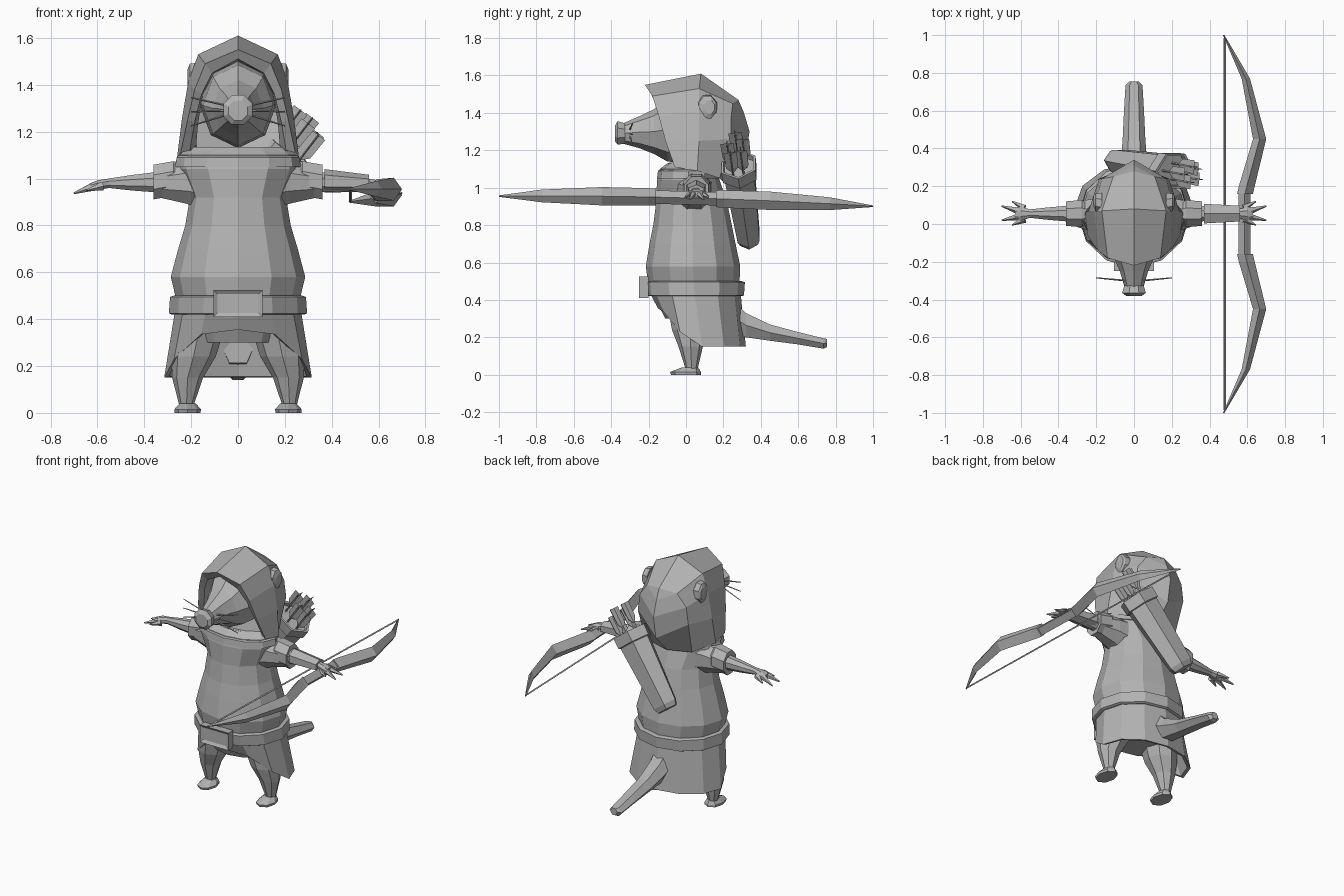
import bpy, bmesh, math
from mathutils import Vector as V

GREY = bpy.data.materials.new("plain grey")
GREY.diffuse_color = (0.45, 0.45, 0.45, 1)


def finish(name, bm, mirror=False):
    bmesh.ops.remove_doubles(bm, verts=bm.verts, dist=0.0005)
    bmesh.ops.recalc_face_normals(bm, faces=bm.faces)
    me = bpy.data.meshes.new(name)
    bm.to_mesh(me)
    bm.free()
    me.materials.append(GREY)
    ob = bpy.data.objects.new(name, me)
    bpy.context.collection.objects.link(ob)
    if mirror:
        ob.modifiers.new("Mirror", 'MIRROR')
    return ob


def ring(c, u, v, n, turn=0.0):
    """n points around c, spanned by the half-axes u and v"""
    c, u, v = V(c), V(u), V(v)
    return [c + u * math.cos(a) + v * math.sin(a)
            for a in (math.tau * (i + turn) / n for i in range(n))]


def loft(name, rings, mirror=False, cap=True, closed=True):
    bm = bmesh.new()
    rows = [[bm.verts.new(p) for p in r] for r in rings]
    n = len(rows[0])
    for a, b in zip(rows, rows[1:]):
        for i in range(n if closed else n - 1):
            j = (i + 1) % n
            bm.faces.new((a[i], a[j], b[j], b[i]))
    if cap:
        bm.faces.new(rows[0][::-1])
        bm.faces.new(rows[-1])
    return finish(name, bm, mirror)


def z_ring(z, rx, y0, y1, n=12, x=0):
    """horizontal ring starting at the front"""
    return ring((x, (y0 + y1) / 2, z), (0, (y0 - y1) / 2, 0), (rx, 0, 0), n)


def x_ring(x, y, z, hy, hz, n=8, turn=0.5):
    return ring((x, y, z), (0, hy, 0), (0, 0, hz), n, turn)


def y_ring(y, z, hx, hz, n=8, x=0, turn=0.0):
    return ring((x, y, z), (hx, 0, 0), (0, 0, hz), n, turn)


def rod(name, a, b, r0, r1, mirror=False, n=4):
    a, b = V(a), V(b)
    d = (b - a).normalized()
    s = d.cross(V((0, 0, 1))).normalized()
    t = d.cross(s)
    return loft(name, [ring(a, s * r0, t * r0, n), ring(b, s * r1, t * r1, n)], mirror)


# tunic torso
loft("tunic", [z_ring(*p) for p in [
    (0.3, 0.2, -0.11, 0.22), (0.47, 0.26, -0.2, 0.285), (0.58, 0.287, -0.215, 0.29),
    (0.7, 0.255, -0.195, 0.265), (0.8, 0.225, -0.175, 0.245), (0.92, 0.205, -0.16, 0.22),
    (1.04, 0.255, -0.155, 0.18), (1.1, 0.25, -0.14, 0.16), (1.13, 0.19, -0.1, 0.14)]])

# skirt with a hem that rises at the front
hem = z_ring(0, 0.315, -0.15, 0.32)
inner = z_ring(0, 0.295, -0.13, 0.3)
heights = [0.355, 0.335, 0.23, 0.15, 0.15, 0.15, 0.15]
for i in range(12):
    h = heights[min(i, 12 - i)]
    hem[i].z, inner[i].z = h, h + 0.005
loft("skirt", [z_ring(0.46, 0.265, -0.205, 0.29), hem, inner,
               z_ring(0.42, 0.23, -0.15, 0.25)], cap=False)

# belt and framed buckle
loft("belt", [z_ring(0.42, 0.285, -0.21, 0.3), z_ring(0.425, 0.295, -0.22, 0.31),
              z_ring(0.495, 0.29, -0.23, 0.315), z_ring(0.5, 0.275, -0.22, 0.3)])
bm = bmesh.new()
bmesh.ops.create_cube(bm, size=1)
for v in bm.verts:
    v.co = V((v.co.x * 0.21, v.co.y * 0.05 - 0.225, v.co.z * 0.115 + 0.467))
bm.normal_update()
front = [f for f in bm.faces if f.normal.y < -0.9]
bmesh.ops.inset_region(bm, faces=front, thickness=0.025)
bmesh.ops.translate(bm, verts=front[0].verts, vec=(0, 0.012, 0))
finish("buckle", bm)

# legs and feet
loft("leg", [z_ring(z, rx, y - ry, y + ry, 8, x) for x, y, z, rx, ry in [
    (0.16, 0.03, 0.38, 0.11, 0.13), (0.19, 0.025, 0.24, 0.095, 0.1),
    (0.215, 0.025, 0.15, 0.066, 0.065), (0.22, 0.03, 0.03, 0.03, 0.032)]], True)
loft("foot", [z_ring(z, rx, y0, y1, 8, 0.215) for z, rx, y0, y1 in [
    (0, 0.055, -0.08, 0.08), (0.015, 0.057, -0.085, 0.08), (0.04, 0.035, -0.02, 0.065)]], True)

# tail
loft("tail", [y_ring(y, z, hx, hz, 6) for y, z, hx, hz in [
    (0.265, 0.3, 0.075, 0.1), (0.32, 0.265, 0.07, 0.075), (0.45, 0.225, 0.06, 0.05),
    (0.6, 0.195, 0.053, 0.038), (0.735, 0.167, 0.045, 0.032), (0.755, 0.17, 0.025, 0.025)]])

# collar
loft("collar", [z_ring(*p) for p in [
    (1.05, 0.268, -0.155, 0.18), (1.09, 0.262, -0.15, 0.18),
    (1.1, 0.25, -0.135, 0.17), (1.135, 0.21, -0.09, 0.14)]])

# hood: columns from inside the opening, round the rim, to the centre back
loft("hood", [
    [(0, 0, 1.5), (0.1, 0, 1.45), (0.15, 0, 1.36), (0.17, 0, 1.24), (0.18, 0, 1.12)],
    [(0, -0.19, 1.51), (0.11, -0.165, 1.45), (0.155, -0.13, 1.36), (0.185, -0.09, 1.24), (0.205, -0.04, 1.12)],
    [(0, -0.22, 1.55), (0.14, -0.18, 1.49), (0.185, -0.145, 1.38), (0.215, -0.11, 1.25), (0.245, -0.06, 1.11)],
    [(0, 0.08, 1.61), (0.17, 0.07, 1.53), (0.213, 0.07, 1.41), (0.24, 0.07, 1.25), (0.26, 0.06, 1.09)],
    [(0, 0.28, 1.47), (0.11, 0.25, 1.45), (0.17, 0.24, 1.37), (0.185, 0.24, 1.26), (0.17, 0.18, 1.05)],
    [(0, 0.28, 1.47), (0, 0.31, 1.4), (0, 0.34, 1.3), (0, 0.315, 1.15), (0, 0.2, 1.03)],
], True, cap=False, closed=False)
loft("ear", [x_ring(0.17, 0.11, 1.43, 0.06, 0.07), x_ring(0.205, 0.115, 1.43, 0.05, 0.065),
             x_ring(0.215, 0.125, 1.43, 0.03, 0.04)], True)

# head, nose and whiskers
loft("head", [y_ring(*p) for p in [
    (-0.335, 1.29, 0.05, 0.055), (-0.25, 1.297, 0.075, 0.085), (-0.17, 1.3, 0.11, 0.12),
    (-0.1, 1.312, 0.15, 0.172), (0.04, 1.32, 0.165, 0.19), (0.2, 1.3, 0.12, 0.14)]])
loft("nose", [y_ring(*p, turn=0.5) for p in [
    (-0.38, 1.29, 0.045, 0.045), (-0.365, 1.293, 0.068, 0.068), (-0.325, 1.29, 0.055, 0.058)]])
for z0, z1 in [(1.31, 1.345), (1.29, 1.285), (1.275, 1.225)]:
    rod("whisker", (0.04, -0.3, z0), (0.2, -0.285, z1), 0.005, 0.003, True)

# arms: shoulder, cuff, forearm, palm and fingers
loft("sleeve", [x_ring(*p) for p in [
    (0.12, 0.03, 0.98, 0.12, 0.13), (0.22, 0.045, 0.985, 0.095, 0.1),
    (0.34, 0.055, 0.98, 0.062, 0.065)]], True)
loft("cuff", [x_ring(*p) for p in [
    (0.26, 0.055, 1.0, 0.065, 0.075), (0.275, 0.055, 1.0, 0.078, 0.08),
    (0.36, 0.055, 0.985, 0.07, 0.08), (0.355, 0.055, 0.985, 0.05, 0.055)]], True)
loft("forearm", [x_ring(*p) for p in [
    (0.32, 0.055, 0.985, 0.048, 0.05), (0.45, 0.055, 0.982, 0.036, 0.036),
    (0.55, 0.055, 0.98, 0.024, 0.022), (0.6, 0.055, 0.972, 0.04, 0.022),
    (0.63, 0.055, 0.965, 0.035, 0.016)]], True)
for x0, y0, x1, y1, z1 in [(0.58, 0.025, 0.645, -0.005, 0.95), (0.61, 0.04, 0.7, 0.02, 0.937),
                           (0.61, 0.07, 0.7, 0.095, 0.937), (0.58, 0.085, 0.645, 0.12, 0.95)]:
    rod("finger", (x0, y0, 0.968), (x1, y1, z1), 0.02, 0.004, True, 5)
loft("bracer", [x_ring(0.37, 0.055, 0.99, 0.06, 0.05, 6), x_ring(0.56, 0.055, 0.98, 0.048, 0.036, 6)])

# bow: two limbs, grip and string, slightly tipped down towards the back
def bow_z(y):
    return 0.946 - 0.027 * y - 0.018 * y * y


def bow_ring(y, x, hx, hz):
    return y_ring(y, bow_z(y), hx, hz, 4, x)


for s in (-1, 1):
    loft("bow_limb", [bow_ring(s * y, x, hx, hz) for y, x, hx, hz in [
        (0.16, 0.588, 0.042, 0.045), (0.2, 0.597, 0.042, 0.047), (0.45, 0.665, 0.035, 0.049),
        (0.77, 0.592, 0.022, 0.034), (1.0, 0.475, 0.004, 0.004)]])
loft("bow_grip", [bow_ring(y, 0.585, 0.033, 0.036) for y in (-0.18, 0.18)])
rod("bow_string", (0.48, -0.985, bow_z(-0.985)), (0.48, 0.985, bow_z(0.985)), 0.006, 0.006)

# quiver slung across the back, six-sided
top, low = V((0.215, 0.28, 1.125)), V((-0.1, 0.338, 0.715))
d = (top - low).normalized()
side = V((0, 1, 0)).cross(d).normalized()
deep = d.cross(side)


def q_ring(t, w, h):
    return ring(low.lerp(top, t), side * w, deep * h, 6)


loft("quiver", [q_ring(0, 0.075, 0.055), q_ring(0.06, 0.092, 0.068), q_ring(0.95, 0.116, 0.095)])
loft("quiver_rim", [q_ring(0.86, 0.116, 0.094), q_ring(0.87, 0.126, 0.104),
                    q_ring(1, 0.128, 0.106), q_ring(1, 0.112, 0.092), q_ring(0.93, 0.108, 0.088)])

# arrows with crossed feather vanes
for a, b, k in [(-0.06, 0, 0.035), (0.055, 0.025, 0.0), (0, -0.045, 0.015), (0, 0.04, 0.035), (0.065, -0.03, 0.0)]:
    base = top + side * a + deep * b
    rod("arrow_shaft", base - d * 0.1, base + d * (0.1 + k), 0.006, 0.006)
    for u, v in ((side, deep), (deep, side)):
        loft("arrow_vane", [ring(base + d * (t + k), u * w, v * 0.004, 4)
                            for t, w in ((0.0, 0.008), (0.03, 0.033), (0.13, 0.036), (0.11, 0.005))])
